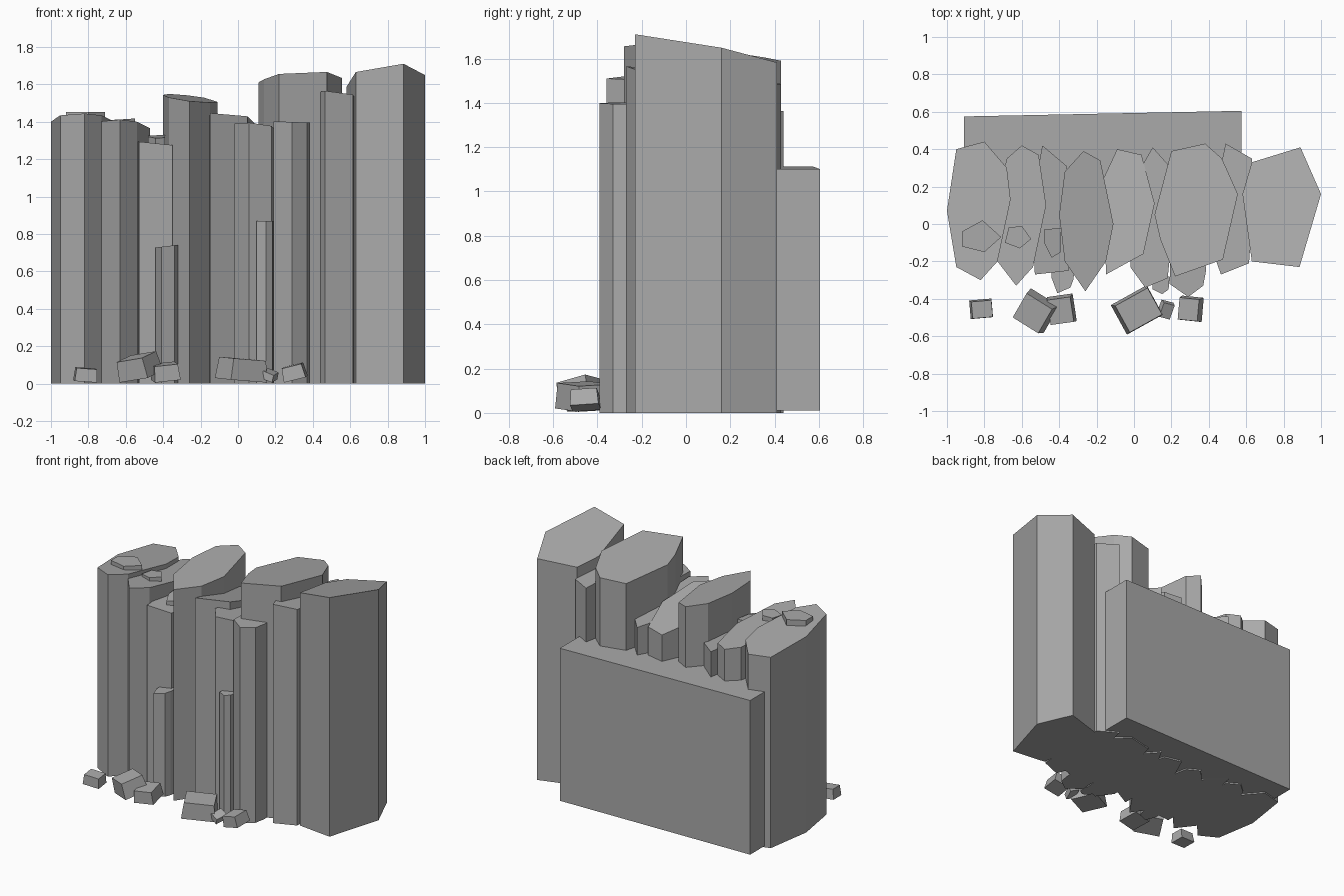
import bpy
import bmesh
from math import radians
from mathutils import Euler, Matrix, Vector

default_cube = bpy.data.objects.get("Cube")
if default_cube:
    bpy.data.objects.remove(default_cube, do_unlink=True)

# One plain grey for all of the stone
stone = bpy.data.materials.new("stone_grey")
stone.use_nodes = True
stone_colour = (0.4, 0.4, 0.4, 1.0)
stone.diffuse_color = stone_colour
stone.node_tree.nodes["Principled BSDF"].inputs["Base Color"].default_value = stone_colour


def finish(bm, name):
    """Turn a bmesh into a named stone object."""
    bmesh.ops.recalc_face_normals(bm, faces=bm.faces[:])
    mesh = bpy.data.meshes.new(name)
    bm.to_mesh(mesh)
    bm.free()
    mesh.materials.append(stone)
    obj = bpy.data.objects.new(name, mesh)
    bpy.context.collection.objects.link(obj)
    return obj


def column(name, outline, top, slope=(0, 0), base=0.0):
    """Extrude an outline from base up to a sloping top plane (height at x = y = 0)."""
    bm = bmesh.new()
    foot = bm.faces.new([bm.verts.new((x, y, base)) for x, y in outline])
    raised = bmesh.ops.extrude_face_region(bm, geom=[foot], use_keep_orig=True)
    for v in raised["geom"]:
        if isinstance(v, bmesh.types.BMVert):
            v.co.z = top + slope[0] * v.co.x + slope[1] * v.co.y
    return finish(bm, name)


def rock(name, centre, size, turn, rest=0.005, taper=0.9):
    """Tapered, tilted block whose lowest corner rests just above the ground."""
    bm = bmesh.new()
    bmesh.ops.create_cube(bm, size=1.0)
    rotation = Euler([radians(a) for a in turn]).to_matrix()
    for v in bm.verts:
        if v.co.z > 0:
            v.co.x *= taper
            v.co.y *= taper
        v.co = rotation @ Vector(a * b for a, b in zip(v.co, size))
    lowest = min(v.co.z for v in bm.verts)
    shift = Vector((centre[0], centre[1], rest - lowest))
    bmesh.ops.transform(bm, matrix=Matrix.Translation(shift), verts=bm.verts[:])
    return finish(bm, name)


# Tall columns, from the model's right to its left
column("far_right_column",
       [(-1, .07), (-.95, .4), (-.8, .44), (-.68, .3), (-.66, .13),
        (-.73, -.2), (-.82, -.3), (-.95, -.23)],
       top=1.423, slope=(.015, -.11))
column("right_column",
       [(-.74, .1), (-.68, .35), (-.6, .42), (-.51, .37), (-.47, .1),
        (-.54, -.23), (-.63, -.33), (-.73, -.2)],
       top=1.36, slope=(-.03, -.1))
column("right_low_column",
       [(-.55, .1), (-.49, .42), (-.36, .31), (-.33, .1), (-.35, -.25), (-.53, -.27)],
       top=1.24, slope=(-.1, 0))
column("right_inner_column",
       [(-.4, .05), (-.37, .28), (-.27, .39), (-.18, .34), (-.11, 0),
        (-.15, -.2), (-.26, -.36), (-.37, -.2)],
       top=1.493, slope=(-.12, .04))
column("middle_column",
       [(-.16, .25), (-.09, .4), (.04, .37), (.11, .11), (.05, -.16), (-.15, -.27)],
       top=1.39, slope=(.04, -.23))
column("middle_low_column",
       [(-.02, .2), (.1, .41), (.18, .32), (.22, .1), (.18, -.29), (.06, -.34), (-.02, -.23)],
       top=1.36, slope=(-.1, -.12))
column("left_inner_column",
       [(.11, .05), (.2, .39), (.38, .43), (.47, .35), (.555, .16),
        (.475, -.19), (.22, -.28), (.14, -.08)],
       top=1.607, slope=(.08, -.11))
column("left_front_column",
       [(.2, 0), (.37, 0), (.385, -.25), (.37, -.33), (.29, -.39), (.19, -.32)],
       top=1.41, slope=(-.04, 0))
column("left_column",
       [(.44, .2), (.49, .43), (.63, .35), (.63, 0), (.615, -.21), (.465, -.27), (.44, -.2)],
       top=1.577, slope=(-.09, -.11))
column("far_left_column",
       [(.58, .16), (.63, .33), (.89, .41), (1, .16), (.885, -.23), (.63, -.2)],
       top=1.531, slope=(.15, -.2))

# Short columns leaning against the front
column("short_right_column",
       [(-.44, -.2), (-.31, -.2), (-.325, -.3), (-.34, -.34), (-.41, -.37), (-.44, -.29)],
       top=.78, slope=(.12, 0))
column("short_left_column",
       [(.1, -.28), (.19, -.28), (.185, -.35), (.15, -.375), (.1, -.35)],
       top=.87)

# Backing slab behind the columns
column("back_wall",
       [(-.91, .2), (.575, .2), (.575, .605), (-.91, .575)],
       top=1.105, slope=(-.008, 0), base=.01)

# Loose flakes lying on the column tops
column("large_flake",
       [(-.92, -.04), (-.81, .02), (-.71, -.07), (-.8, -.15), (-.92, -.12)],
       top=1.452, base=1.4)
column("small_flake",
       [(-.69, -.1), (-.67, -.02), (-.6, -.01), (-.55, -.08), (-.61, -.13)],
       top=1.45, slope=(.06, 0), base=1.36)
column("low_flake",
       [(-.48, -.03), (-.39, -.02), (-.39, -.15), (-.44, -.18), (-.48, -.1)],
       top=1.33, slope=(0, .1), base=1.27)

# Fallen rocks in front
rock("rock_right", (-.815, -.455), (.12, .1, .07), (3, 4, 5))
rock("rock_big_right", (-.53, -.47), (.18, .17, .11), (14, -8, -32))
rock("rock_flat_right", (-.39, -.46), (.14, .15, .085), (6, -6, 8))
rock("rock_middle", (.02, -.46), (.22, .18, .115), (3, 4, 29))
rock("rock_small_left", (.17, -.46), (.07, .09, .04), (12, 22, -15))
rock("rock_left", (.3, -.455), (.12, .13, .075), (4, -14, -6))
